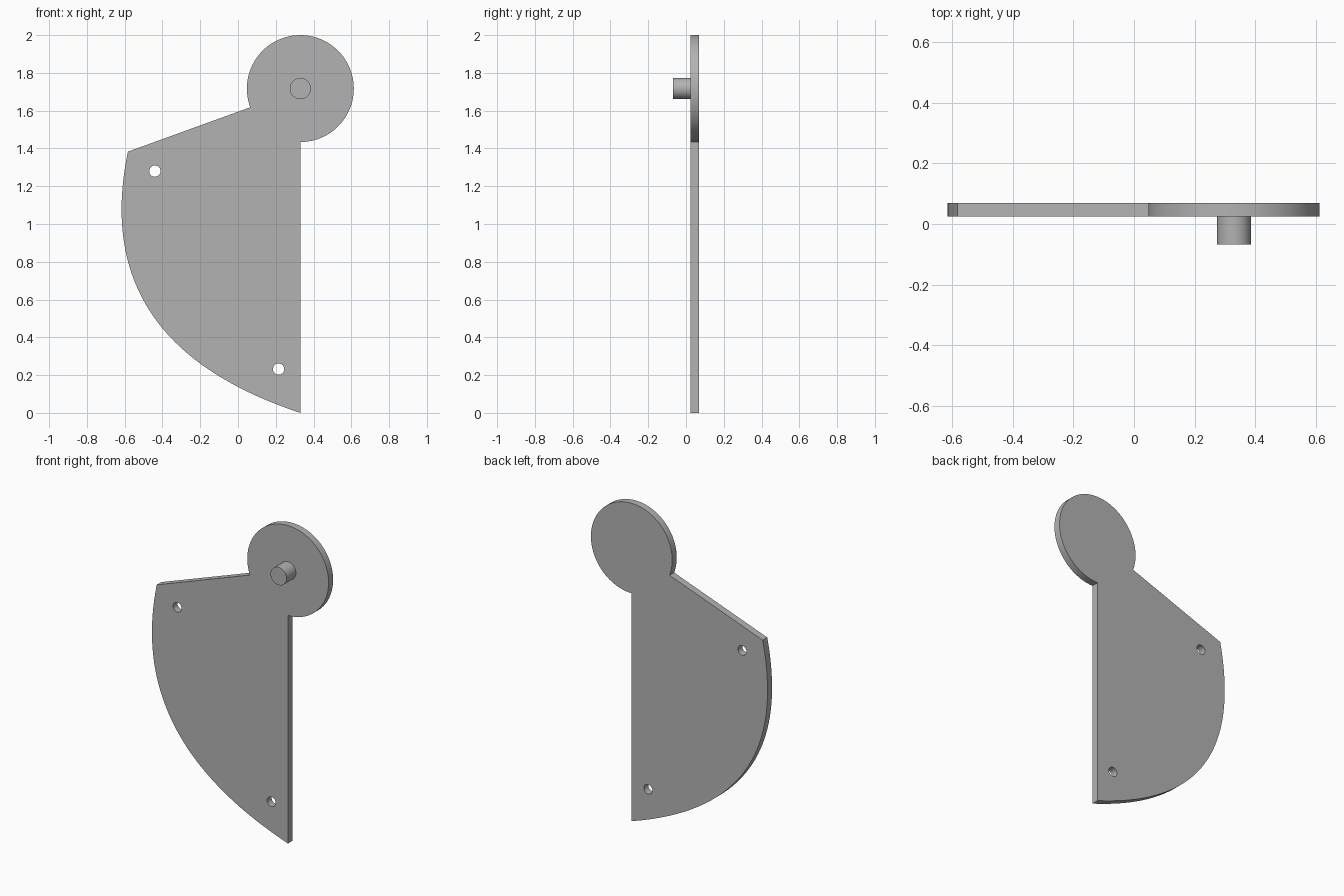
import bpy
from math import radians, cos, sin, pi
from mathutils import Vector
from mathutils.geometry import interpolate_bezier

cube = bpy.data.objects.get("Cube")
if cube:
    bpy.data.objects.remove(cube, do_unlink=True)

# Single grey material
GREY = (0.45, 0.45, 0.45, 1)
grey = bpy.data.materials.new("plain_grey")
grey.use_nodes = True
grey.diffuse_color = GREY
grey.node_tree.nodes["Principled BSDF"].inputs["Base Color"].default_value = GREY

PIVOT = (0.33, 1.717)
HEAD_R, PIN_R, HOLE_R = 0.283, 0.056, 0.03
FRONT, BACK, PIN_FRONT = 0.025, 0.07, -0.068


def arc(centre, radius, start, end, steps):
    """Points along a circular arc, angles in degrees."""
    angles = [radians(start + (end - start) * i / steps) for i in range(steps + 1)]
    return [(centre[0] + radius * cos(a), centre[1] + radius * sin(a)) for a in angles]


def extrude_profile(name, loops, y0, y1):
    """Extrude closed x-z loops between two depths; inner loops become holes."""
    curve = bpy.data.curves.new(name, "CURVE")
    curve.dimensions = "2D"
    curve.fill_mode = "BOTH"
    curve.extrude = (y1 - y0) / 2
    for loop in loops:
        spline = curve.splines.new("POLY")
        spline.points.add(len(loop) - 1)
        for point, (x, z) in zip(spline.points, loop):
            point.co = (x, z, 0, 1)
        spline.use_cyclic_u = True
    obj = bpy.data.objects.new(name, curve)
    obj.rotation_euler.x = pi / 2
    obj.location.y = (y0 + y1) / 2
    bpy.context.collection.objects.link(obj)
    bpy.ops.object.select_all(action="DESELECT")
    obj.select_set(True)
    bpy.context.view_layer.objects.active = obj
    bpy.ops.object.convert(target="MESH")
    obj = bpy.context.object
    # Weld caps to walls
    bpy.ops.object.mode_set(mode="EDIT")
    bpy.ops.mesh.select_all(action="SELECT")
    bpy.ops.mesh.remove_doubles(threshold=0.0001)
    bpy.ops.mesh.normals_make_consistent(inside=False)
    bpy.ops.object.mode_set(mode="OBJECT")
    bpy.ops.object.transform_apply(location=True, rotation=True, scale=True)
    bpy.ops.object.shade_smooth_by_angle(angle=radians(30))
    obj.data.materials.clear()
    obj.data.materials.append(grey)
    return obj


# Plate: round head, sloping shoulder, bulging edge and straight edge
belly = interpolate_bezier(Vector((-0.583, 1.383)), Vector((-0.75, 0.58)),
                           Vector((-0.27, 0.2)), Vector((0.33, 0.0)), 48)
outline = arc(PIVOT, HEAD_R, -90, 200.5, 80) + [(p.x, p.y) for p in belly]
holes = [arc(c, HOLE_R, 0, 345, 23) for c in ((-0.44, 1.28), (0.215, 0.232))]
extrude_profile("lever_plate", [outline] + holes, FRONT, BACK)

# Pivot pin on the front of the head
extrude_profile("pivot_pin", [arc(PIVOT, PIN_R, 0, 352.5, 47)], PIN_FRONT, FRONT)
